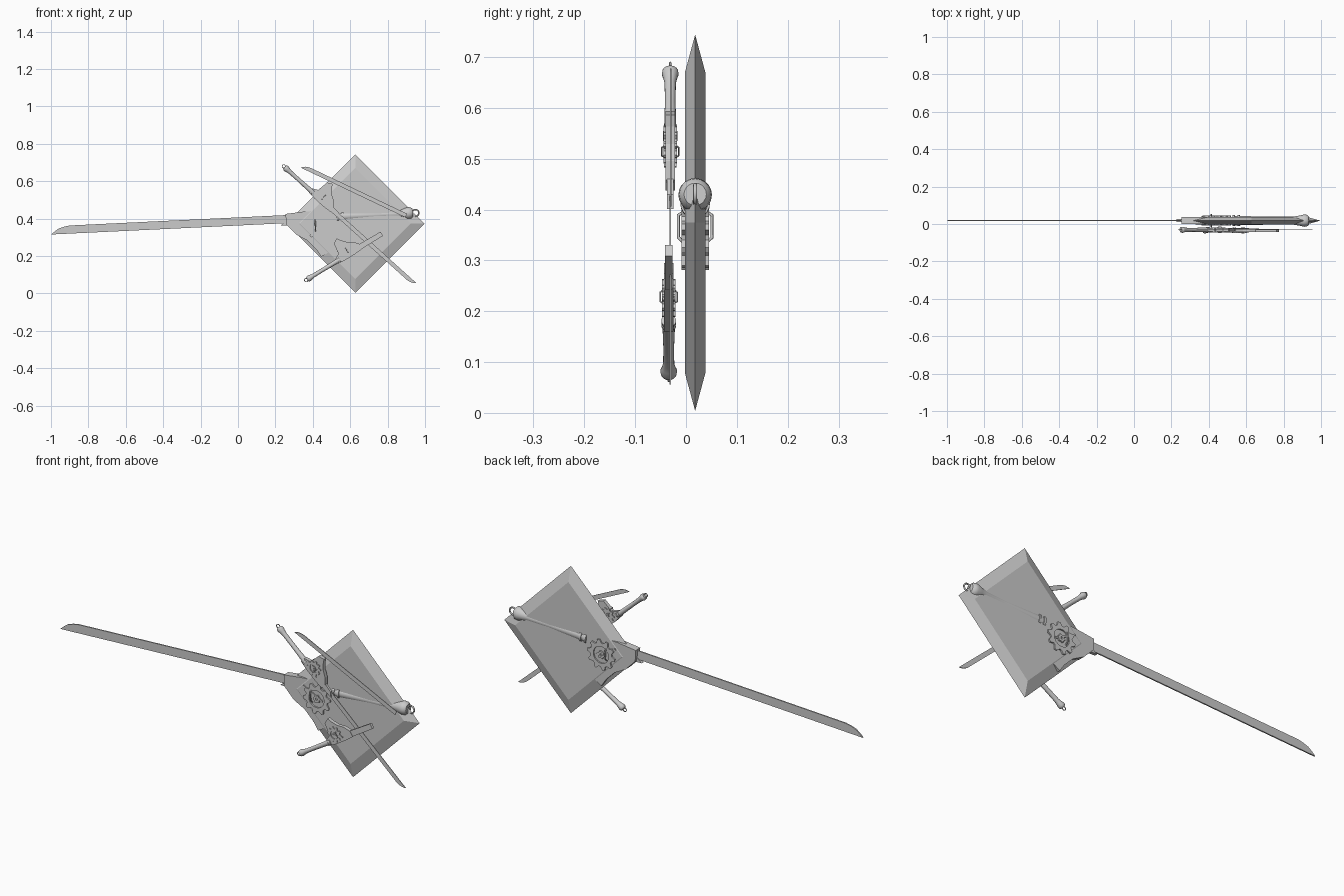
import bpy, bmesh, math
from mathutils import Matrix, Vector

if "Cube" in bpy.data.objects:
    bpy.data.objects.remove(bpy.data.objects["Cube"])


def add_object(name, bm, mat, smooth=False):
    bmesh.ops.recalc_face_normals(bm, faces=bm.faces)
    me = bpy.data.meshes.new(name)
    bm.to_mesh(me)
    bm.free()
    ob = bpy.data.objects.new(name, me)
    bpy.context.collection.objects.link(ob)
    ob.matrix_world = mat
    if smooth:
        bpy.ops.object.select_all(action='DESELECT')
        ob.select_set(True)
        bpy.context.view_layer.objects.active = ob
        bpy.ops.object.shade_smooth_by_angle(angle=math.radians(35))
    return ob


def prism(name, pts, half, mat):
    """Outline in the x-z plane, thickened in y."""
    bm = bmesh.new()
    f = bm.faces.new([bm.verts.new((u, -half, v)) for u, v in pts])
    r = bmesh.ops.extrude_face_region(bm, geom=[f])
    verts = [g for g in r['geom'] if isinstance(g, bmesh.types.BMVert)]
    bmesh.ops.translate(bm, verts=verts, vec=(0, 2 * half, 0))
    return add_object(name, bm, mat)


def lathe(name, prof, mat):
    """Profile (along, radius) spun around x."""
    bm = bmesh.new()
    vs = [bm.verts.new((u, 0, r)) for u, r in prof]
    es = [bm.edges.new(p) for p in zip(vs, vs[1:])]
    bmesh.ops.spin(bm, geom=vs + es, cent=(0, 0, 0), axis=(1, 0, 0),
                   angle=2 * math.pi, steps=20)
    bmesh.ops.remove_doubles(bm, verts=bm.verts, dist=1e-5)
    return add_object(name, bm, mat, True)


def gear(name, cu, cv, outer, root, hole, teeth, half, mat):
    bm = bmesh.new()
    n = teeth * 4
    rings = []
    for i in range(n):
        a = 2 * math.pi * i / n
        ro = outer if i % 4 < 2 else root
        rings.append([bm.verts.new((cu + r * math.cos(a), y, cv + r * math.sin(a)))
                      for r, y in ((hole, -half), (ro, -half), (ro, half), (hole, half))])
    for i in range(n):
        a, b = rings[i], rings[(i + 1) % n]
        for k in range(4):
            j = (k + 1) % 4
            bm.faces.new((a[k], a[j], b[j], b[k]))
    return add_object(name, bm, mat)


def wire(name, pts, radius, mat, cyclic=False):
    cu = bpy.data.curves.new(name, 'CURVE')
    cu.dimensions = '3D'
    cu.bevel_depth = radius
    cu.bevel_resolution = 2
    cu.use_fill_caps = True
    sp = cu.splines.new('POLY')
    sp.points.add(len(pts) - 1)
    for p, co in zip(sp.points, pts):
        p.co = (*co, 1)
    sp.use_cyclic_u = cyclic
    ob = bpy.data.objects.new(name, cu)
    bpy.context.collection.objects.link(ob)
    ob.matrix_world = mat


def frame(x, y, z, deg, s=1):
    return (Matrix.Translation((x, y, z)) @
            Matrix.Rotation(-math.radians(deg), 4, 'Y') @ Matrix.Scale(s, 4))


def blade(name, start, end, mat):
    w = 0.0108
    prism(name, [(start, w), (end, w), (end - .008, .004), (end - .02, -.004),
                 (end - .035, -.0085), (end - .05, -w), (start, -w)], 0.0016, mat)


def hilt(name, mat):
    # grip with flared pommel
    lathe(name + "_grip", [(0, 0), (0, .011), (.005, .0155), (.013, .0165), (.025, .0135),
                           (.04, .011), (.10, .0105), (.19, .0125), (.20, .0125),
                           (.20, 0)], mat)
    for i, u in enumerate((.185, .198)):
        lathe(f"{name}_grip_band_{i}", [(u, 0), (u, .0145), (u + .006, .0145), (u + .006, 0)], mat)
    # pommel ring
    wire(name + "_pommel_ring",
         [(-.007 + .009 * math.cos(a), 0, .009 * math.sin(a))
          for a in (i * math.pi / 8 for i in range(16))], .002, mat, True)
    # lock body and upward fin
    prism(name + "_body", [(.185, -.014), (.185, .014), (.215, .03), (.222, .09), (.25, .105),
                           (.262, .085), (.285, .06), (.315, .042), (.34, .014),
                           (.34, -.014), (.29, -.018), (.23, -.018)], .0092, mat)
    # gear, hub and link bar
    gear(name + "_gear", .248, .025, .038, .030, .021, 10, .0135, mat)
    gear(name + "_gear_hub", .248, .025, .010, .008, .003, 6, .0135, mat)
    prism(name + "_link_bar", [(.232, .027), (.234, .031), (.287, .002), (.285, -.002)], .0125, mat)
    # side staples
    for side in (-1, 1):
        wire(f"{name}_staple_{side}",
             [(.262, side * .010, .004), (.262, side * .0165, .008),
              (.262, side * .0165, .030), (.262, side * .010, .036)], .0016, mat)


# Diamond slab with knife-edge rim
bm = bmesh.new()
loops = [[bm.verts.new((r * math.cos(a), y, r * math.sin(a)))
          for a in (i * math.pi / 2 for i in range(4))]
         for r, y in ((.296, -.02), (.37, 0), (.296, .02))]
bm.faces.new(loops[0])
bm.faces.new(loops[2])
for a, b in zip(loops, loops[1:]):
    for i in range(4):
        j = (i + 1) % 4
        bm.faces.new((a[i], a[j], b[j], b[i]))
add_object("diamond_slab", bm, Matrix.Translation((.627, .018, .374)))

# Large sword running through the slab
big = frame(.935, .018, .43, 182.75, 2)
hilt("large_sword", big)
blade("large_sword_blade", .27, .968, big)
prism("large_sword_muzzle", [(.30, .0), (.30, .02), (.355, .016), (.325, -.002)], .004, big)

# Upper small sword
upper = frame(.25, -.031, .675, -42)
hilt("upper_sword", upper)
blade("upper_sword_blade", .27, .938, upper)
prism("upper_sword_barrel", [(.33, -.013), (.33, .016), (.38, .012), (.40, -.008)], .006, upper)

# Lower small sword with its blade detached
lower = frame(.37, -.034, .075, 31.5)
hilt("lower_sword", lower)
prism("lower_sword_barrel", [(.32, -.013), (.32, .016), (.468, .013), (.468, -.013)], .0075, lower)

# Loose blade lying across the slab
d = Vector((-.903, .43))
o = Vector((.335, .673)) - d * .965 - Vector((-.43, -.903)) * .0108
blade("loose_blade", .345, .965, frame(o.x, -.03, o.y, math.degrees(math.atan2(d.y, d.x))))
